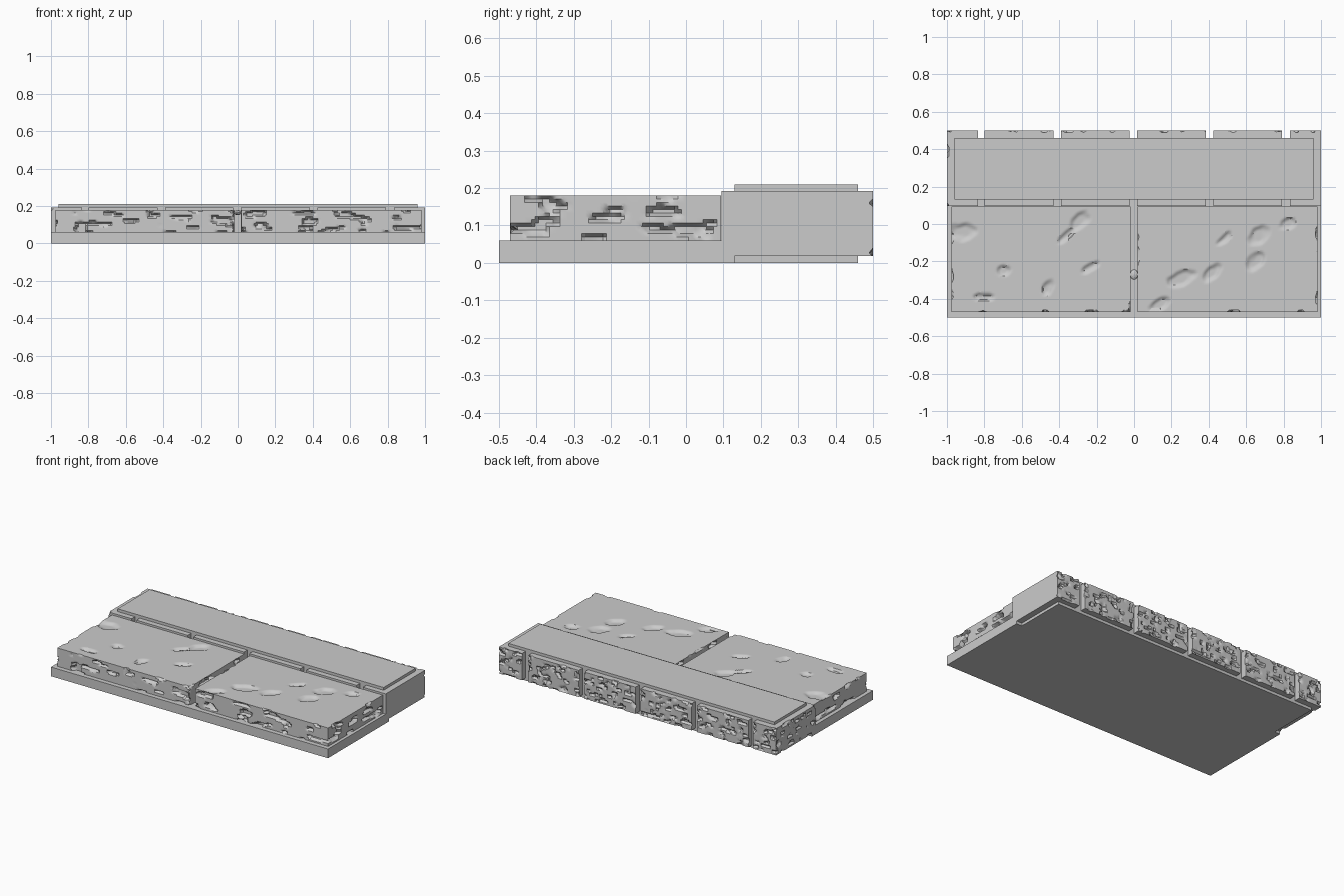
import bpy, bmesh
from mathutils import Vector, noise

cube = bpy.data.objects.get("Cube")
if cube:
    bpy.data.objects.remove(cube, do_unlink=True)

stone = bpy.data.materials.new("grey stone")
stone.use_nodes = True
GREY = (0.6, 0.6, 0.6, 1)
stone.diffuse_color = GREY
stone.node_tree.nodes["Principled BSDF"].inputs["Base Color"].default_value = GREY


def block(name, low, high, step=None, carve=None):
    """Box between two corners, optionally gridded and carved by a depth rule."""
    low, high = Vector(low), Vector(high)
    bm = bmesh.new()
    bmesh.ops.create_cube(bm, size=1)
    for v in bm.verts:
        v.co = [low[i] if v.co[i] < 0 else high[i] for i in range(3)]
    if step:
        for axis in range(3):
            normal = Vector([axis == i for i in range(3)])
            count = round((high[axis] - low[axis]) / step)
            for k in range(1, count):
                point = low + normal * ((high[axis] - low[axis]) * k / count)
                bmesh.ops.bisect_plane(bm, geom=bm.verts[:] + bm.edges[:] + bm.faces[:],
                                       plane_co=point, plane_no=normal)
        for v in bm.verts:
            start = v.co.copy()
            for axis in range(3):
                for side, limit in ((-1, low), (1, high)):
                    if abs(start[axis] - limit[axis]) < 1e-4:
                        v.co[axis] -= side * carve(start, axis, side)
    mesh = bpy.data.meshes.new(name)
    bm.to_mesh(mesh)
    bm.free()
    obj = bpy.data.objects.new(name, mesh)
    bpy.context.collection.objects.link(obj)
    mesh.materials.append(stone)
    if step:
        bpy.ops.object.select_all(action="DESELECT")
        obj.select_set(True)
        bpy.context.view_layer.objects.active = obj
        bpy.ops.object.shade_smooth_by_angle(angle=0.6)
    return obj


def pit(p, scale, threshold, depth):
    """Steep-walled hollow wherever the noise is high."""
    q = Vector([p[i] * scale[i] for i in range(3)])
    t = (noise.noise(q) + 0.35 * noise.noise(q * 2.3) - threshold) / 0.16
    t = min(max(t, 0), 1)
    return depth * t * t * (3 - 2 * t)


# Worn hollows on the slab tops: x, y, half length, half width, tilt
HOLLOWS = [
    (-.92, -.04, .08, .05, .1), (-.29, .02, .07, .04, .8), (-.46, -.34, .05, .03, 1.8),
    (-.7, -.25, .04, .03, .5), (-.23, -.23, .06, .02, .6), (-.8, -.39, .06, .02, 0),
    (-.36, -.06, .06, .02, .9), (.67, -.06, .07, .04, 1), (.65, -.2, .06, .04, 1.2),
    (.42, -.26, .07, .03, 1), (.25, -.29, .09, .04, .4), (.82, 0, .05, .03, .3),
    (.14, -.43, .06, .03, .4), (.48, -.08, .05, .02, .9),
]


def slab_carve(p, axis, side):
    if axis == 2:
        if side < 0:
            return 0
        total = 0
        wobble = noise.noise(p * 25) * 0.5
        for x, y, length, width, tilt in HOLLOWS:
            d = Vector((p.x - x, p.y - y))
            along = Vector((1, tilt)).normalized()
            u, w = d.dot(along) / length, d.cross(along) / width
            total = max(total, 1 - u * u - w * w + wobble)if u * u + w * w < 2 else total
        return 0.013 * min(total * 1.5, 1)
    if axis == 1 and side > 0:
        return 0
    return pit(p, (9, 9, 28), 0.2, 0.022)


def brick_carve(p, axis, side):
    if axis == 1 and side > 0:
        return pit(p, (22, 22, 40), 0.2, 0.013)
    if axis == 0 and side < 0 and p.x < -0.99:
        return pit(p, (22, 22, 40), 0.3, 0.013)
    return 0


# Flat base and the plain core that shows above, below and between the bricks
block("base_slab", (-1, -.5, 0), (1, .13, .06))
block("core_beam", (-.96, .13, 0), (.96, .46, .21))

# Two weathered paving slabs
for name, x0, x1 in (("right_paving_slab", -.975, -.02), ("left_paving_slab", .02, .98)):
    block(name, (x0, -.47, .06), (x1, .093, .18), .0095, slab_carve)

# Row of bricks wrapped around the core, half bricks at the ends
EDGES = [-1, -.835, -.8, -.43, -.39, -.023, .015, .385, .425, .79, .835, 1]
for i, (x0, x1) in enumerate(zip(EDGES[::2], EDGES[1::2])):
    block(f"brick_{i + 1}", (x0, .095, .018), (x1, .5, .192), .01, brick_carve)

# Small broken chip caught in the joint between the slabs
bpy.ops.mesh.primitive_ico_sphere_add(subdivisions=2, radius=.022, location=(0, -.27, .165))
chip = bpy.context.object
chip.name = "joint_chip"
chip.scale = (1, 1.3, .6)
chip.data.materials.append(stone)
